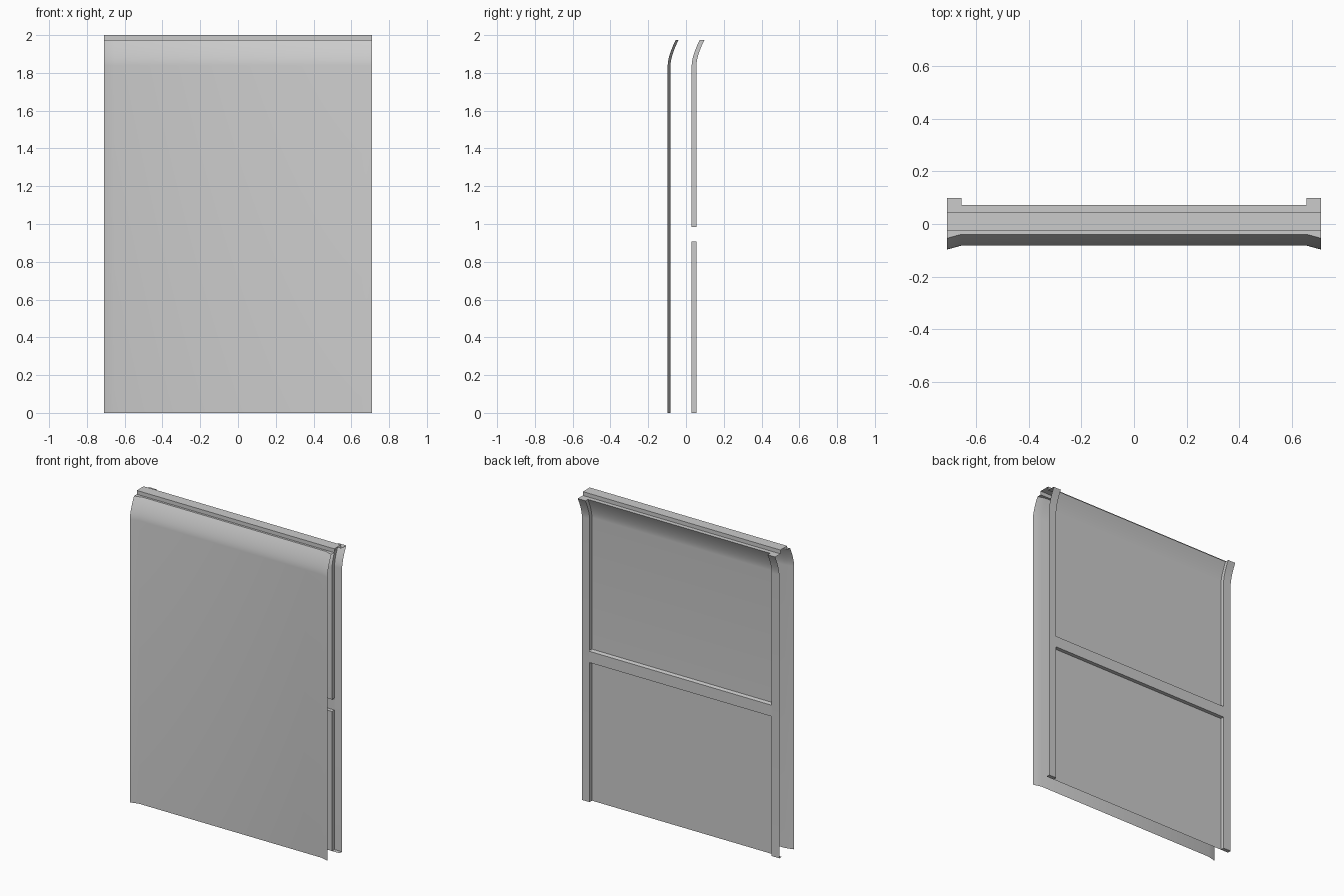
import bpy
import math

if "Cube" in bpy.data.objects:
    bpy.data.objects.remove(bpy.data.objects["Cube"])

W, S = 0.71, 0.655            # outer half width, inner edge of stiles
Y_PANEL, Y_STILE = 0.03, 0.055
LEAN, Z_BEND, Z_TOP = 0.043, 1.84, 1.975
RAIL_LOW, RAIL_HIGH = 0.907, 0.985


def lean_path(z0):
    """(y offset, z) pairs from z0 up, leaning backwards above the bend."""
    pts = [(0.0, z0)]
    n = 8
    for i in range(n + 1):
        t = i / n
        pts.append((LEAN * t ** 1.6, Z_BEND + (Z_TOP - Z_BEND) * t))
    return pts


def sheet(name, rows, smooth=True):
    """Thin open sheet through rows of 3D points."""
    n = len(rows[0])
    verts = [p for row in rows for p in row]
    faces = [(r * n + c, r * n + c + 1, (r + 1) * n + c + 1, (r + 1) * n + c)
             for r in range(len(rows) - 1) for c in range(n - 1)]
    mesh = bpy.data.meshes.new(name)
    mesh.from_pydata(verts, [], faces)
    mesh.update()
    ob = bpy.data.objects.new(name, mesh)
    bpy.context.collection.objects.link(ob)
    if smooth:
        bpy.ops.object.select_all(action='DESELECT')
        ob.select_set(True)
        bpy.context.view_layer.objects.active = ob
        bpy.ops.object.shade_smooth_by_angle(angle=math.radians(30))
    return ob


def raise_section(name, section, path):
    """Sweep an (x, y) section up a (y offset, z) path."""
    return sheet(name, [[(x, y + dy, z) for x, y in section] for dy, z in path])


# Front skin with flared side edges
front = [(-W, -0.097), (-S, -0.082), (S, -0.082), (W, -0.097)]
raise_section("front_skin", front, lean_path(0))

# Recessed back panels
panel = [(S, Y_PANEL), (-S, Y_PANEL)]
raise_section("lower_back_panel", panel, [(0, 0), (0, RAIL_LOW)])
raise_section("upper_back_panel", panel, lean_path(RAIL_HIGH))

# Stiles: back face, inner walls above and below the rail, end caps
for side, s in (("right", 1), ("left", -1)):
    order = (lambda p: p) if s > 0 else (lambda p: p[::-1])
    face = order([(s * W, Y_STILE), (s * S, Y_STILE)])
    wall = order([(s * S, Y_STILE), (s * S, Y_PANEL)])
    raise_section(side + "_stile", face, lean_path(0))
    raise_section(side + "_lower_wall", wall, [(0, 0), (0, RAIL_LOW)])
    raise_section(side + "_upper_wall", wall, lean_path(RAIL_HIGH))
    a, b = order([s * W, s * S])
    sheet(side + "_stile_foot", [[(a, y, 0), (b, y, 0)] for y in (Y_PANEL, Y_STILE)])
    sheet(side + "_stile_top", [[(b, y + LEAN, Z_TOP), (a, y + LEAN, Z_TOP)]
                                for y in (Y_PANEL, Y_STILE)])

# Middle rail with its ledges
rail = [(Y_PANEL, RAIL_LOW), (Y_STILE, RAIL_LOW), (Y_STILE, 0.98), (Y_PANEL, RAIL_HIGH)]
sheet("middle_rail", [[(S, y, z), (-S, y, z)] for y, z in rail])

# Top cap with raised tongue, open at both ends
cap = [(-0.025, Z_TOP), (-0.025, 2.0), (0.045, 2.0), (0.045, Z_TOP), (Y_PANEL + LEAN, Z_TOP)]
rows = [[(x, y + LEAN, Z_TOP) for x, y in front]]
rows += [[(x, y, z) for x, _ in front] for y, z in cap]
sheet("top_cap", rows)
